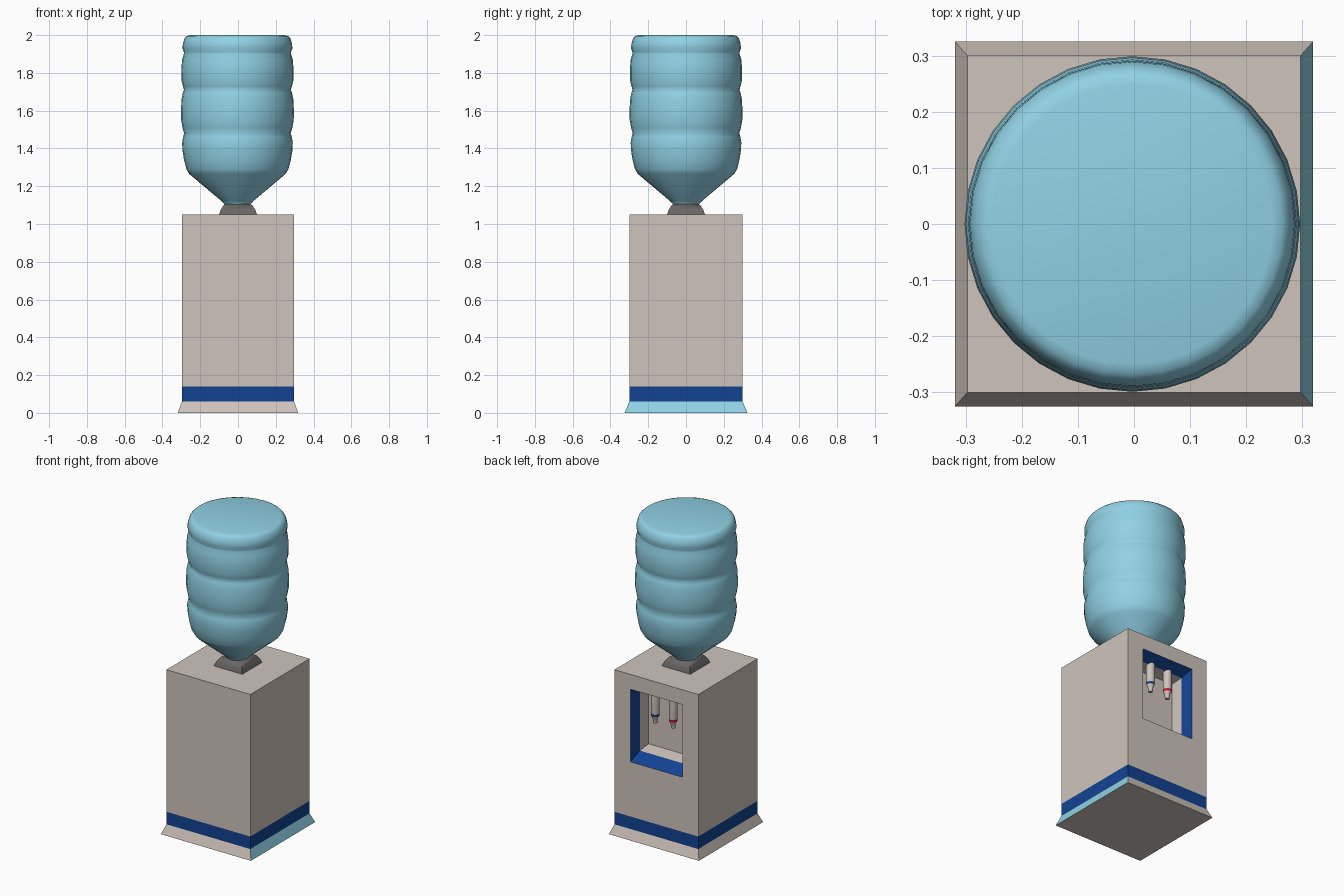
import bpy, bmesh, math

if "Cube" in bpy.data.objects:
    bpy.data.objects.remove(bpy.data.objects["Cube"])


def material(name, r, g, b):
    m = bpy.data.materials.new(name)
    m.diffuse_color = (r, g, b, 1)
    m.use_nodes = True
    m.node_tree.nodes["Principled BSDF"].inputs["Base Color"].default_value = m.diffuse_color
    return m


BEIGE = material("beige", 0.62, 0.55, 0.50)
BLUE = material("blue", 0.006, 0.055, 0.29)
CYAN = material("cyan", 0.28, 0.64, 0.78)
DARK = material("dark_grey", 0.14, 0.13, 0.13)
RED = material("red", 0.6, 0.01, 0.04)


def loft(name, rings, mats, bands=None, caps=(True, True), smooth=False):
    """Skin equal-length point rings; bands gives a material index per band."""
    bm = bmesh.new()
    loops = [[bm.verts.new(p) for p in ring] for ring in rings]
    n = len(loops[0])
    for i, (a, b) in enumerate(zip(loops, loops[1:])):
        for k in range(n):
            f = bm.faces.new((a[k], a[(k + 1) % n], b[(k + 1) % n], b[k]))
            f.material_index = bands[i] if bands else 0
    for use, loop, band in ((caps[0], loops[0], 0), (caps[1], loops[-1], -1)):
        if use:
            bm.faces.new(loop).material_index = bands[band] if bands else 0
    bmesh.ops.recalc_face_normals(bm, faces=bm.faces)
    me = bpy.data.meshes.new(name)
    bm.to_mesh(me)
    bm.free()
    ob = bpy.data.objects.new(name, me)
    bpy.context.collection.objects.link(ob)
    for m in mats:
        me.materials.append(m)
    if smooth:
        bpy.context.view_layer.objects.active = ob
        ob.select_set(True)
        bpy.ops.object.shade_smooth_by_angle(angle=math.radians(50))
        ob.select_set(False)
    return ob


def flat(hx, hy, z):
    return [(-hx, -hy, z), (hx, -hy, z), (hx, hy, z), (-hx, hy, z)]


def upright(hx, z0, z1, y):
    return [(-hx, y, z0), (hx, y, z0), (hx, y, z1), (-hx, y, z1)]


def lathe(name, profile, mats, x=0, y=0, n=32, bands=None):
    rings = [[(x + r * math.cos(2 * math.pi * k / n),
               y + r * math.sin(2 * math.pi * k / n), z) for k in range(n)]
             for r, z in profile]
    return loft(name, rings, mats, bands, smooth=True)


W, D = 0.297, 0.30

# Cabinet, with the sloped blue frame and the recess sunk into the back (+y)
loft("cabinet", [
    upright(W, 0.14, 1.05, -D),
    upright(W, 0.14, 1.05, D),
    upright(0.185, 0.49, 0.955, D),
    upright(0.165, 0.54, 0.92, 0.23),
    upright(0.16, 0.555, 0.91, 0.15)], [BEIGE, BLUE], [0, 0, 1, 0])

# Blue stripe and flared skirt; the skirt's right face is cyan
loft("blue_stripe", [flat(W, D, 0.06), flat(W, D, 0.14)], [BLUE])
skirt = loft("base_skirt", [flat(0.319, 0.325, 0), flat(W, D, 0.06)], [BEIGE, CYAN])
for p in skirt.data.polygons:
    if p.normal.x > 0.7:
        p.material_index = 1

# Taps with blue and red bands
for name, x, band in (("cold_tap", 0.062, BLUE), ("hot_tap", -0.065, RED)):
    lathe(name, [(0.026, 0.93), (0.026, 0.82), (0.024, 0.805), (0.024, 0.79),
                 (0.016, 0.778), (0.013, 0.745)],
          [BEIGE, band], x, 0.222, 16, [0, 0, 1, 0, 0])

# Square collar holding the bottle
loft("bottle_collar", [flat(0.1, 0.1, 1.05), flat(0.092, 0.092, 1.075),
                       flat(0.075, 0.075, 1.10), flat(0.065, 0.065, 1.106)],
     [DARK], smooth=True)

# Upside-down bottle with grooves
lathe("water_bottle", [
    (0.065, 1.06), (0.066, 1.10), (0.085, 1.122), (0.255, 1.265), (0.27, 1.29),
    (0.283, 1.34), (0.291, 1.39), (0.293, 1.43), (0.288, 1.46), (0.282, 1.48),
    (0.291, 1.51), (0.298, 1.55), (0.299, 1.60), (0.296, 1.66), (0.289, 1.695),
    (0.283, 1.71), (0.289, 1.73), (0.296, 1.76), (0.297, 1.82), (0.293, 1.87),
    (0.284, 1.90), (0.284, 1.91), (0.291, 1.93), (0.289, 1.955), (0.28, 1.983),
    (0.268, 1.995), (0.25, 2.0)], [CYAN], x=-0.003)
